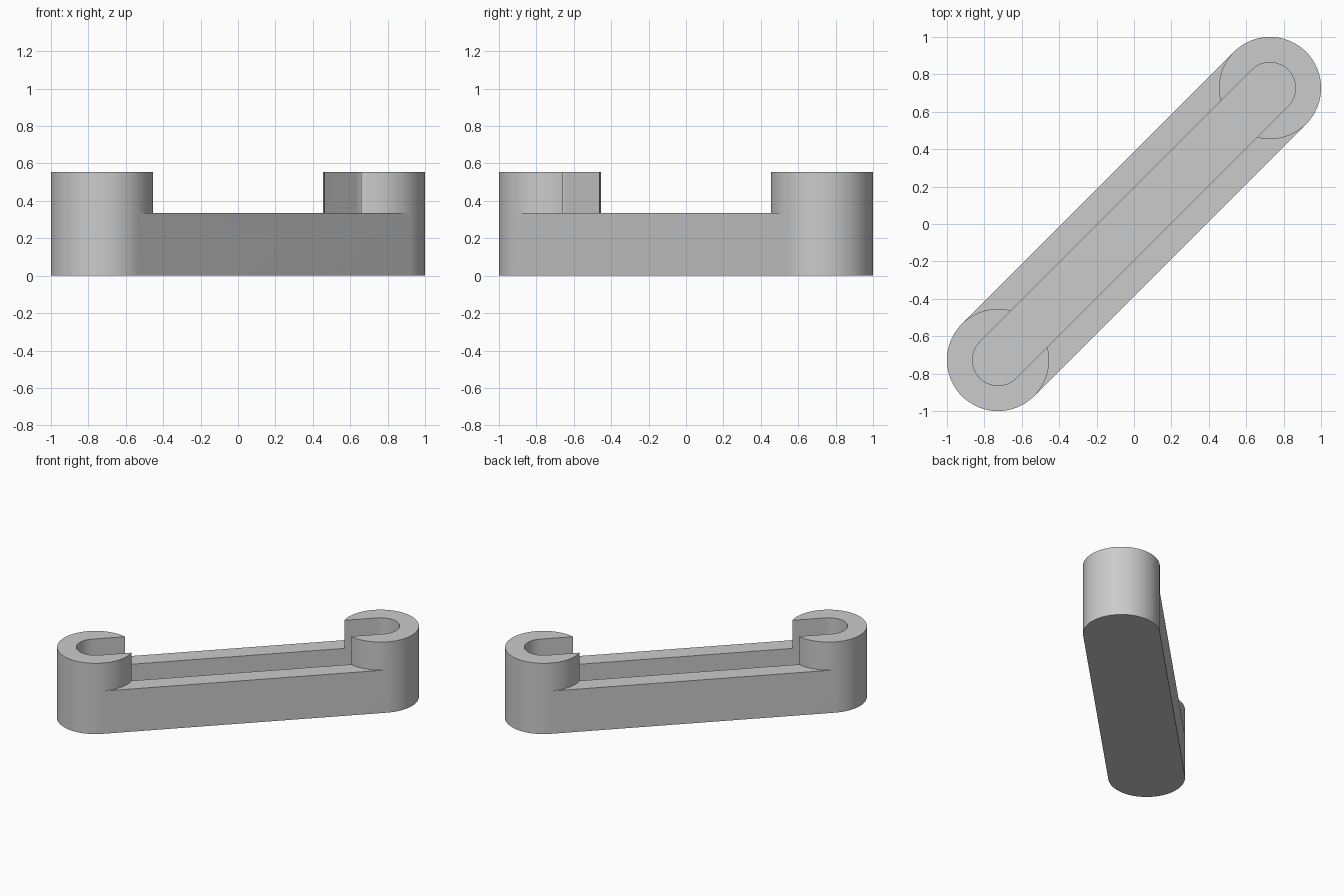
import bpy, bmesh
from math import pi, cos, sin, radians

cube = bpy.data.objects.get("Cube")
if cube:
    bpy.data.objects.remove(cube, do_unlink=True)

RADIUS = 0.273              # outer radius of the arm and posts
SLOT = RADIUS / 2           # half width of the groove
REACH = 0.727 * 2 ** 0.5    # arm centre to post centre
ARM_TOP, POST_TOP, FLOOR = 0.335, 0.555, 0.135
STEPS = 48                  # segments per half circle

grey = bpy.data.materials.new("light grey")
grey.use_nodes = True
colour = (0.6, 0.6, 0.6, 1)
grey.diffuse_color = colour
grey.node_tree.nodes["Principled BSDF"].inputs["Base Color"].default_value = colour


def arc(cx, radius, start, turn, steps):
    return [(cx + radius * cos(start + turn * i / steps),
             radius * sin(start + turn * i / steps)) for i in range(steps + 1)]


def stadium(radius):
    return (arc(REACH, radius, -pi / 2, pi, STEPS)
            + arc(-REACH, radius, pi / 2, pi, STEPS))


def circle(cx):
    return arc(cx, RADIUS, -pi / 2, 2 * pi, 2 * STEPS)[:-1]


def prism(name, outline, z0, z1):
    """Extrude an outline drawn along the arm, turned onto the diagonal."""
    bm = bmesh.new()
    c = cos(radians(45))
    base = bm.faces.new([bm.verts.new(((x - y) * c, (x + y) * c, z0))
                         for x, y in outline])
    top = bmesh.ops.extrude_face_region(bm, geom=[base])["geom"]
    bmesh.ops.translate(bm, vec=(0, 0, z1 - z0),
                        verts=[v for v in top if isinstance(v, bmesh.types.BMVert)])
    bmesh.ops.recalc_face_normals(bm, faces=bm.faces)
    mesh = bpy.data.meshes.new(name)
    bm.to_mesh(mesh)
    bm.free()
    mesh.materials.append(grey)
    obj = bpy.data.objects.new(name, mesh)
    bpy.context.collection.objects.link(obj)
    return obj


# Arm with rounded ends, a post at each end and a groove along the whole length
arm = prism("grooved_arm", stadium(RADIUS), 0, ARM_TOP)
helpers = [
    (prism("left_post", circle(REACH), 0, POST_TOP), 'UNION'),
    (prism("right_post", circle(-REACH), 0, POST_TOP), 'UNION'),
    (prism("groove_cutter", stadium(SLOT), FLOOR, 1), 'DIFFERENCE'),
]
for helper, operation in helpers:
    helper.hide_render = True
    mod = arm.modifiers.new(helper.name, 'BOOLEAN')
    mod.operation = operation
    mod.solver = 'EXACT'
    mod.object = helper

# Apply the booleans and drop the helpers
bpy.ops.object.select_all(action='DESELECT')
bpy.context.view_layer.objects.active = arm
arm.select_set(True)
for name in [m.name for m in arm.modifiers]:
    bpy.ops.object.modifier_apply(modifier=name)
for helper, _ in helpers:
    bpy.data.objects.remove(helper, do_unlink=True)

bpy.ops.object.shade_smooth_by_angle(angle=radians(30))
